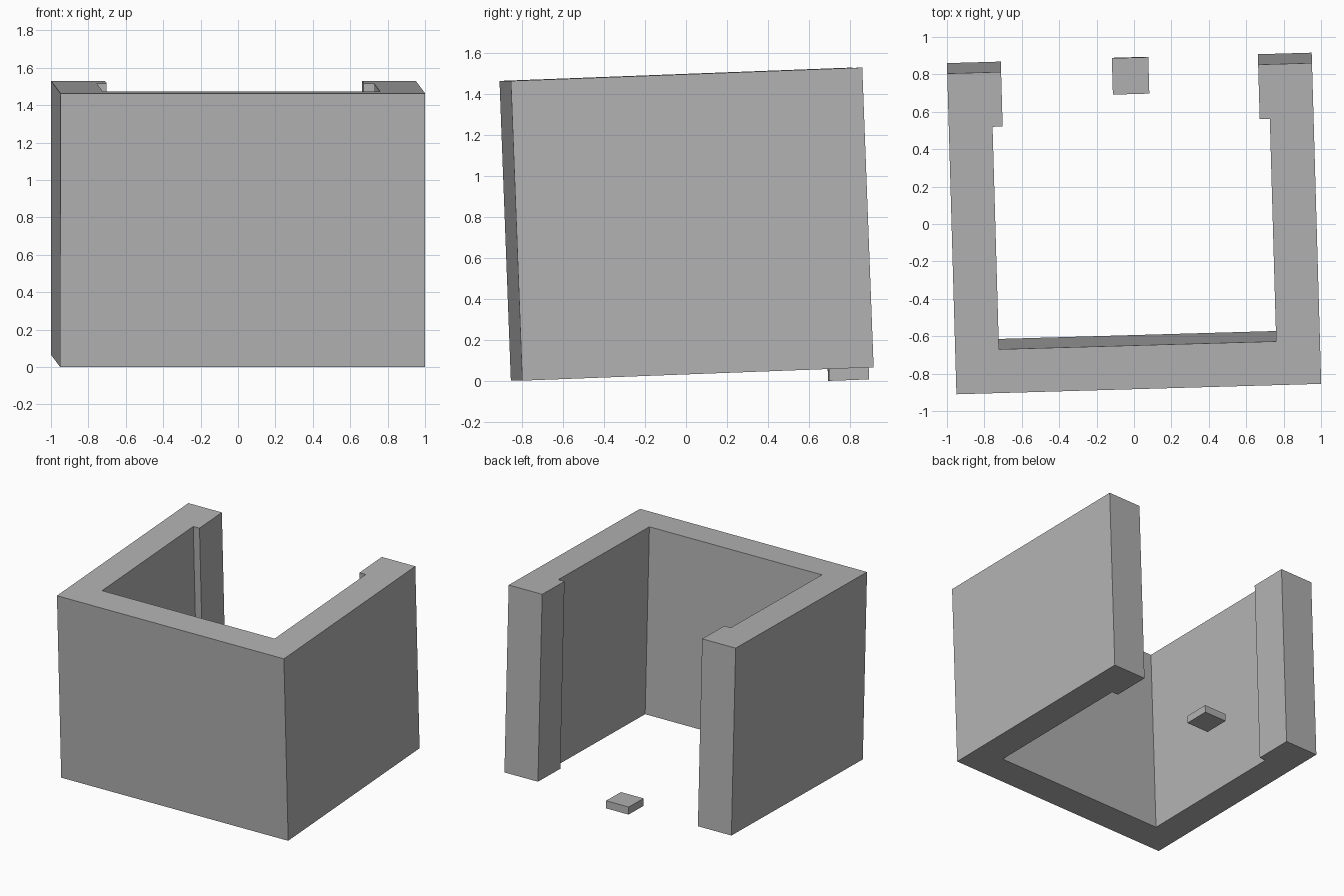
import bpy, bmesh
from math import radians
from mathutils import Matrix

if "Cube" in bpy.data.objects:
    bpy.data.objects.remove(bpy.data.objects["Cube"])

grey = bpy.data.materials.new("plain grey")
grey.diffuse_color = (0.45, 0.45, 0.45, 1)
grey.use_nodes = True
grey.node_tree.nodes["Principled BSDF"].inputs["Base Color"].default_value = grey.diffuse_color

# The whole assembly leans back slightly and is turned a little about z
TILT = (Matrix.Translation((-0.951, -0.855, 0))
        @ Matrix.Rotation(radians(1.64), 4, 'Z')
        @ Matrix.Rotation(radians(2.17), 4, 'X'))


def prism(name, outline, z0, z1):
    """Extrude a flat outline from z0 to z1, then tilt it into place."""
    bm = bmesh.new()
    base = bm.faces.new([bm.verts.new((x, y, z0)) for x, y in outline])
    top = bmesh.ops.extrude_face_region(bm, geom=[base])["geom"]
    bmesh.ops.translate(bm, vec=(0, 0, z1 - z0),
                        verts=[g for g in top if isinstance(g, bmesh.types.BMVert)])
    bmesh.ops.recalc_face_normals(bm, faces=bm.faces)
    bm.transform(TILT)
    mesh = bpy.data.meshes.new(name)
    bm.to_mesh(mesh)
    bm.free()
    mesh.materials.append(grey)
    obj = bpy.data.objects.new(name, mesh)
    bpy.context.collection.objects.link(obj)
    return obj


# Three-sided wall with a lip at each open end: left half, then mirrored
W, D, H = 1.951, 1.717, 1.464      # width, depth, height
T, LIP, LIP_Y = 0.234, 0.288, 1.425  # wall thickness, lip width, lip start
left = [(0, 0), (0, D), (LIP, D), (LIP, LIP_Y), (T, LIP_Y), (T, T)]
right = [(W - x, y) for x, y in reversed(left)]
prism("wall", left + right, 0, H)

# Small block under the open side
bx, by, s = 0.882, 1.523, 0.195
prism("small_block", [(bx, by), (bx + s, by), (bx + s, by + s), (bx, by + s)],
      -0.059, 0)
